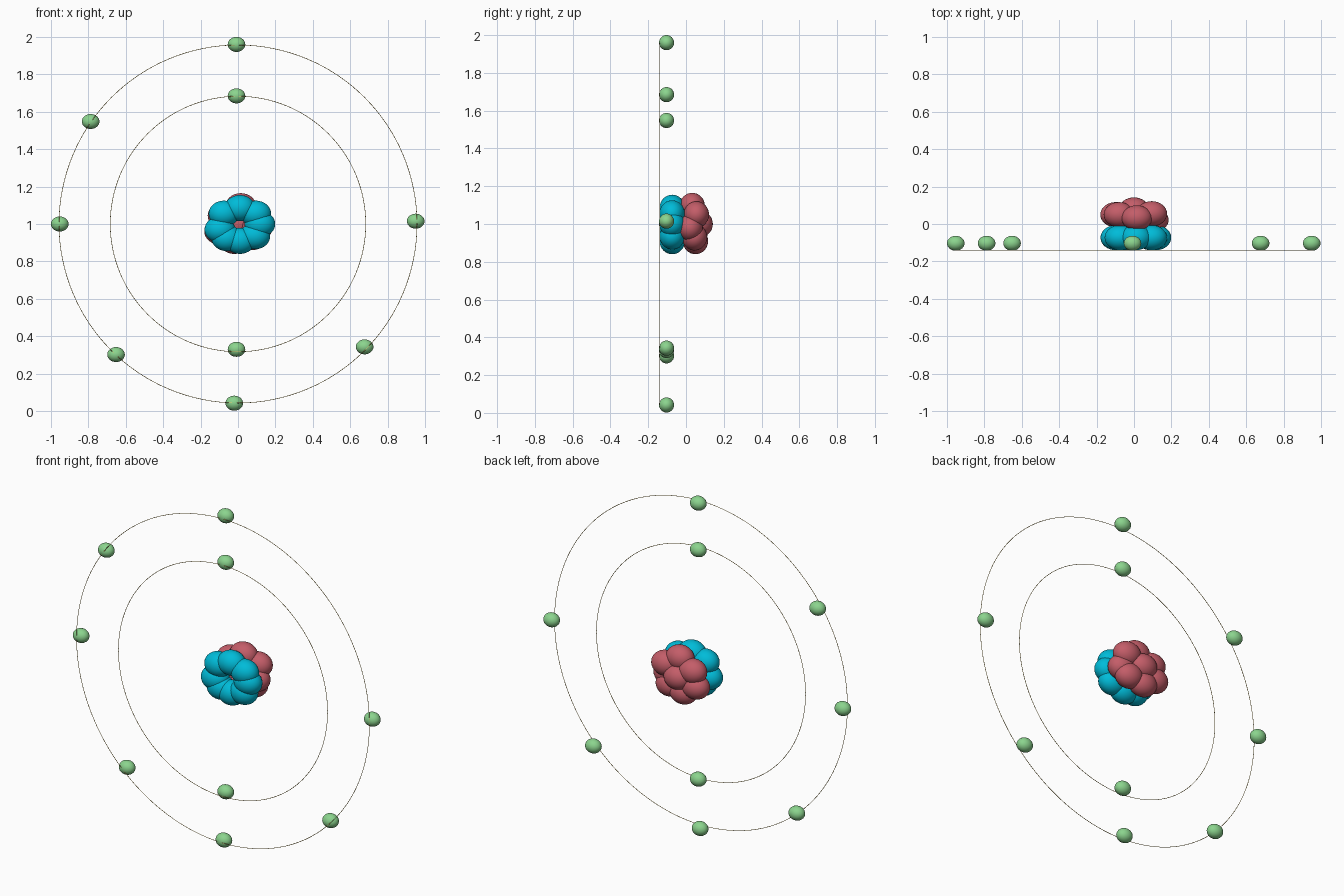
import bpy

cube = bpy.data.objects.get("Cube")
if cube:
    bpy.data.objects.remove(cube, do_unlink=True)


def material(name, rgb):
    mat = bpy.data.materials.new(name)
    mat.use_nodes = True
    mat.diffuse_color = (*rgb, 1)
    mat.node_tree.nodes["Principled BSDF"].inputs["Base Color"].default_value = (*rgb, 1)
    return mat


teal = material("teal", (0.0, 0.5, 0.69))
red = material("muted red", (0.55, 0.11, 0.14))
green = material("soft green", (0.26, 0.66, 0.27))
gold = material("pale gold", (0.78, 0.58, 0.16))


def ball(name, centre, radii, mat):
    """Smooth ellipsoid, slightly wider along x."""
    bpy.ops.mesh.primitive_uv_sphere_add(segments=32, ring_count=16, radius=1, location=centre)
    obj = bpy.context.object
    obj.name = name
    obj.scale = radii
    bpy.ops.object.transform_apply(location=False, rotation=False, scale=True)
    bpy.ops.object.shade_smooth()
    obj.data.materials.append(mat)


def orbit(name, radius):
    """Hair-thin upright ring in front of the core."""
    bpy.ops.mesh.primitive_torus_add(
        major_radius=radius, minor_radius=0.0015, major_segments=128, minor_segments=6,
        location=(0, -0.14, 1), rotation=(1.5708, 0, 0))
    obj = bpy.context.object
    obj.name = name
    bpy.ops.object.shade_smooth()
    obj.data.materials.append(gold)


core_radii = (0.082, 0.067, 0.07)
electron_radii = (0.047, 0.04, 0.04)

# Front half of the core: a rosette of teal balls nearly closing at the middle
rosette = [(0.01, 1.085), (0.095, 1.055), (0.117, 1.0), (0.09, 0.935),
           (0.01, 0.91), (-0.06, 0.925), (-0.097, 0.97), (-0.075, 1.055)]
for x, z in rosette:
    ball("neutron", (x, -0.073, z), core_radii, teal)

# Back half of the core: an uneven red ring with one ball in the middle
back_ring = [(0.015, 0.033, 1.095), (0.095, 0.055, 1.05), (0.103, 0.022, 0.98),
             (0.073, 0.045, 0.93), (-0.02, 0.05, 0.91), (-0.098, 0.05, 0.96),
             (-0.08, 0.05, 1.045)]
for centre in back_ring:
    ball("proton", centre, core_radii, red)
ball("proton_centre", (0, 0.075, 1), core_radii, red)

# Orbits
orbit("inner_orbit", 0.683)
orbit("outer_orbit", 0.957)

# Electrons on the two orbits
electrons = [(-0.008, 1.685), (-0.008, 0.33),
             (-0.008, 1.96), (-0.788, 1.548), (-0.953, 1.0), (-0.652, 0.302),
             (-0.02, 0.042), (0.677, 0.343), (0.95, 1.015)]
for x, z in electrons:
    ball("electron", (x, -0.103, z), electron_radii, green)
